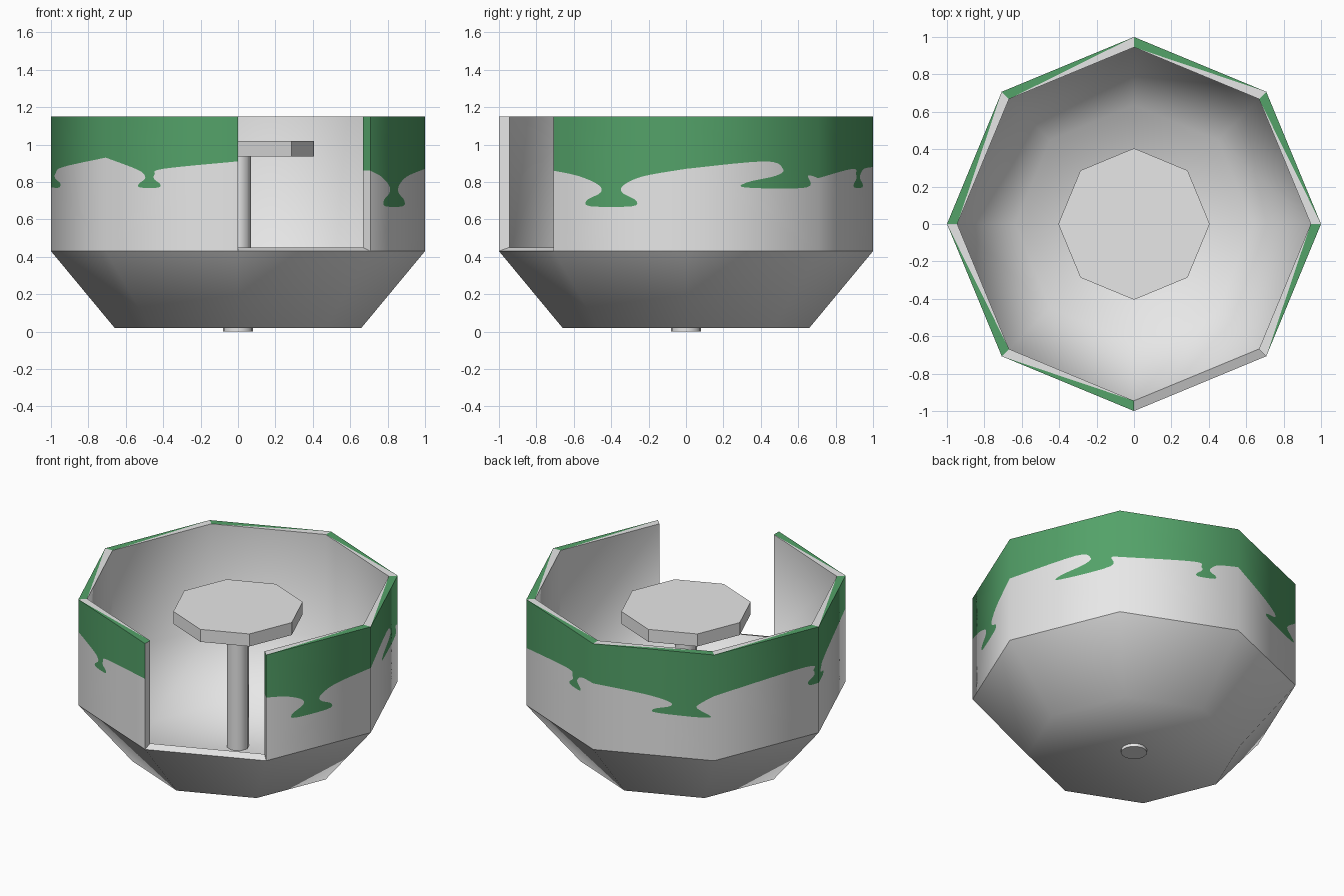
import bpy, bmesh, math
from mathutils import Vector
from mathutils.geometry import interpolate_bezier

if "Cube" in bpy.data.objects:
    bpy.data.objects.remove(bpy.data.objects["Cube"])


def material(name, colour):
    mat = bpy.data.materials.new(name)
    mat.use_nodes = True
    mat.diffuse_color = (*colour, 1)
    mat.node_tree.nodes["Principled BSDF"].inputs["Base Color"].default_value = (*colour, 1)
    return mat


WHITE = material("off_white", (0.8, 0.8, 0.8))
GREEN = material("glaze_green", (0.087, 0.36, 0.14))

SIDES = 8
DOOR = 6            # panel left open, counted anticlockwise from +x
TOP, WAIST, SILL = 1.15, 0.43, 0.45
BASE, FLOOR = 0.02, 0.07
R_OUTER, R_INNER, R_BASE, R_FLOOR = 1, 0.945, 0.66, 0.635


def corner(index, radius, height):
    angle = math.tau * index / SIDES
    return Vector((radius * math.cos(angle), radius * math.sin(angle), height))


def outer(index, height):
    return corner(index, R_OUTER, height)


def inner(index, height):
    return corner(index, R_INNER, height)


def add_face(bm, points, glazed=False):
    face = bm.faces.new([bm.verts.new(point) for point in points])
    face.material_index = int(glazed)
    face.smooth = True


def smooth_by_angle(obj):
    bpy.ops.object.select_all(action="DESELECT")
    obj.select_set(True)
    bpy.context.view_layer.objects.active = obj
    bpy.ops.object.shade_smooth_by_angle(angle=math.radians(55))


def object_from(name, bm):
    mesh = bpy.data.meshes.new(name)
    bmesh.ops.remove_doubles(bm, verts=bm.verts, dist=0.0005)
    bm.to_mesh(mesh)
    bm.free()
    mesh.materials.append(WHITE)
    mesh.materials.append(GREEN)
    obj = bpy.data.objects.new(name, mesh)
    bpy.context.collection.objects.link(obj)
    return obj


# Half outline of a hanging drip: sideways in half widths, downwards from root to tip
HALF_DRIP = [(1.3, 0), (0.5, 0.3), (0.45, 0.55), (1, 0.8), (0.85, 1)]
DRIP = [(-side, drop) for side, drop in HALF_DRIP] + HALF_DRIP[::-1]

# Per panel: glaze height at its start, then the drip's place along the panel,
# half width, root height, tip height and sideways lean
GLAZE = {
    7: (0.86, 0.435, 0.185, 0.83, 0.67, 0),
    0: (0.87, 0.68, 0.27, 0.91, 0.77, 0.27),
    1: (0.82, 0.73, 0.08, 0.87, 0.77, 0),
    2: (0.88, 0.75, 0.25, 0.84, 0.72, 0),
    3: (0.87, 1, 0.1, 0.9, 0.77, 0),
    4: (0.77, 0, 0.17, 0.88, 0.77, 0),
    5: (0.93, 0.33, 0.08, 0.87, 0.77, 0),
}
LAST_HEIGHT = 0.91


def glaze_edge(panel):
    """Smooth curve along the lower edge of the glaze on one panel."""
    start, place, width, root, tip, lean = GLAZE[panel]
    following = (panel + 1) % SIDES
    end = GLAZE[following][0] if following in GLAZE else LAST_HEIGHT
    outline = [(place + side * width + lean * (1 - drop), root + (tip - root) * drop)
               for side, drop in DRIP]
    inside = [point for point in outline if 0.02 < point[0] < 0.98]
    foot_a, foot_b = outer(panel, 0), outer(panel + 1, 0)
    points = [foot_a.lerp(foot_b, along) + Vector((0, 0, height))
              for along, height in [(0, start), *inside, (1, end)]]
    padded = [points[0], *points, points[-1]]
    path = []
    for a, b, c, d in zip(padded, padded[1:], padded[2:], padded[3:]):
        path += interpolate_bezier(b, b + (c - a) / 6, c - (d - b) / 6, c, 6)[:-1]
    return path + [points[-1]]


# Outer wall, each panel cut along the glaze edge
bm = bmesh.new()
for panel in GLAZE:
    edge = glaze_edge(panel)
    add_face(bm, edge + [outer(panel + 1, TOP), outer(panel, TOP)], glazed=True)
    add_face(bm, [outer(panel, WAIST), outer(panel + 1, WAIST)] + edge[::-1])
wall = object_from("painted_wall", bm)
wall.data.normals_split_custom_set_from_vertices(
    [Vector((v.co.x, v.co.y, 0)).normalized() for v in wall.data.vertices])

# Shell: bowl, floor, inside wall, rim and door sill
bm = bmesh.new()
for i in range(SIDES):
    j = i + 1
    add_face(bm, [corner(i, R_BASE, BASE), corner(j, R_BASE, BASE),
                  outer(j, WAIST), outer(i, WAIST)])
    add_face(bm, [corner(j, R_FLOOR, FLOOR), corner(i, R_FLOOR, FLOOR),
                  inner(i, SILL), inner(j, SILL)])
    if i == DOOR:
        add_face(bm, [outer(i, WAIST), outer(j, WAIST), inner(j, SILL), inner(i, SILL)])
    else:
        add_face(bm, [inner(j, SILL), inner(i, SILL), inner(i, TOP), inner(j, TOP)])
        # Rim, glazed on its outer half
        add_face(bm, [outer(i, TOP), outer(j, TOP), inner(j, TOP)], glazed=True)
        add_face(bm, [outer(i, TOP), inner(j, TOP), inner(i, TOP)])
add_face(bm, [corner(i, R_BASE, BASE) for i in reversed(range(SIDES))])
add_face(bm, [corner(i, R_FLOOR, FLOOR) for i in range(SIDES)])

# Door jambs, the left one glazed above the glaze line
left, right = DOOR + 1, DOOR
line = GLAZE[left][0]
add_face(bm, [outer(right, WAIST), inner(right, SILL), inner(right, TOP), outer(right, TOP)])
add_face(bm, [inner(left, SILL), outer(left, WAIST), outer(left, line), inner(left, line)])
add_face(bm, [inner(left, line), outer(left, line), outer(left, TOP), inner(left, TOP)],
         glazed=True)
smooth_by_angle(object_from("bowl_shell", bm))


def cylinder(name, sides, radius, low, high):
    bpy.ops.mesh.primitive_cylinder_add(vertices=sides, radius=radius, depth=high - low,
                                        location=(0, 0, (low + high) / 2))
    obj = bpy.context.object
    obj.name = name
    obj.data.materials.append(WHITE)
    return obj


# Table, its post and the pivot under the bowl
cylinder("table_top", SIDES, 0.405, 0.935, 1.02)
smooth_by_angle(cylinder("table_post", SIDES, 0.07, FLOOR, 0.935))
smooth_by_angle(cylinder("pivot", 16, 0.08, 0, BASE))
